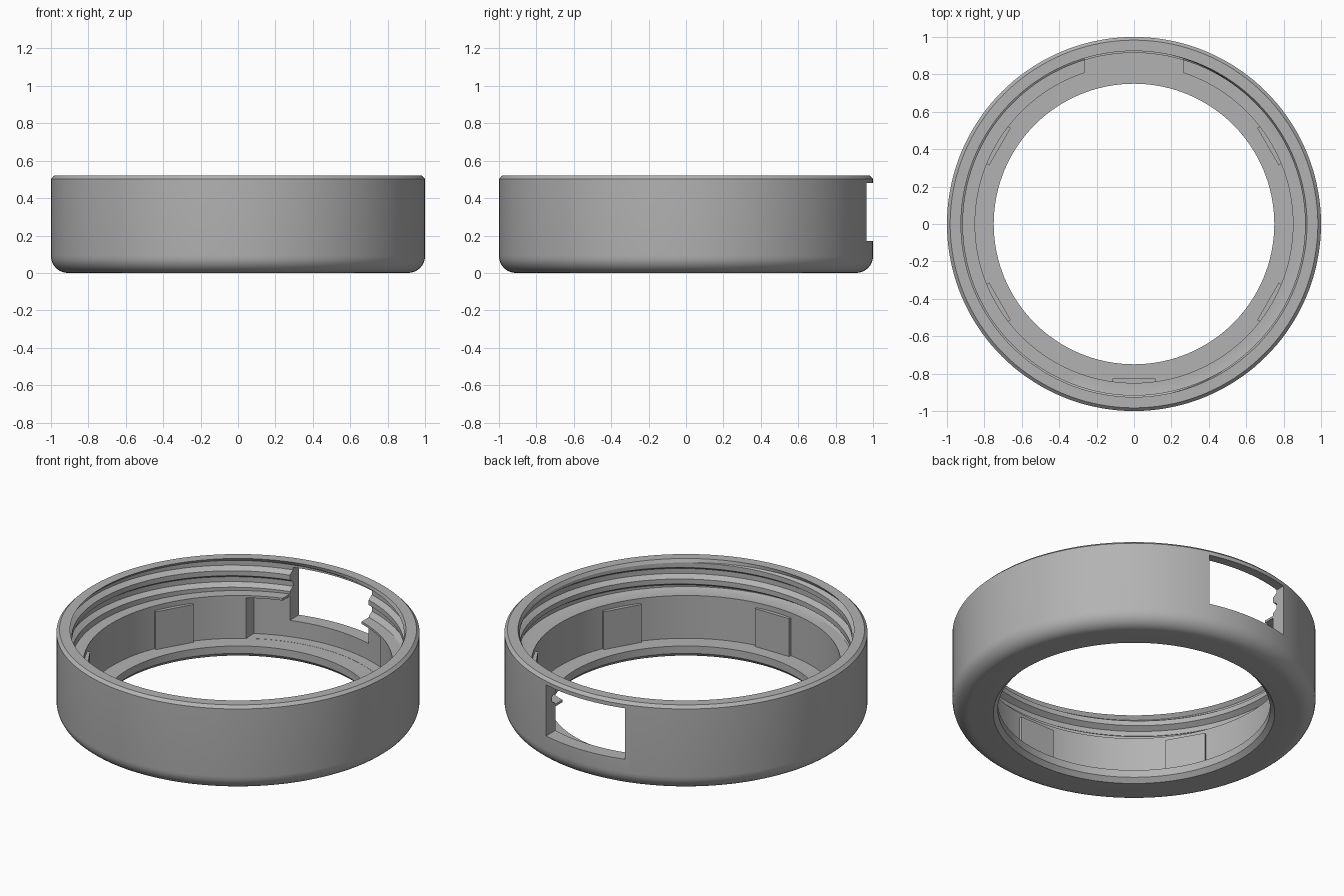
import bpy, bmesh, math
from mathutils import Matrix

if "Cube" in bpy.data.objects:
    bpy.data.objects.remove(bpy.data.objects["Cube"])

SEG = 144
FLOOR, SHELF, TOP = 0.07, 0.33, 0.52
CREST, ROOT, PITCH = 0.915, 0.945, 0.1

grey = bpy.data.materials.new("satin_grey")
grey.use_nodes = True
grey.diffuse_color = (0.45, 0.45, 0.45, 1)
grey.node_tree.nodes["Principled BSDF"].inputs["Base Color"].default_value = (0.45, 0.45, 0.45, 1)


def finish(bm, name):
    bmesh.ops.remove_doubles(bm, verts=bm.verts, dist=1e-5)
    bmesh.ops.recalc_face_normals(bm, faces=bm.faces)
    mesh = bpy.data.meshes.new(name)
    bm.to_mesh(mesh)
    bm.free()
    mesh.materials.append(grey)
    ob = bpy.data.objects.new(name, mesh)
    bpy.context.collection.objects.link(ob)
    return ob


def box(name, lo, hi):
    bm = bmesh.new()
    bmesh.ops.create_cube(bm, size=1)
    for v in bm.verts:
        v.co = [a + (b - a) * (c + 0.5) for a, b, c in zip(lo, hi, v.co)]
    return finish(bm, name)


def thread_points(turn):
    """Inner thread at this fraction of a turn: helical rows, trimmed at both ends."""
    low, high = SHELF + 0.01, TOP - 0.02
    first = 0.385 - 2 * PITCH
    steps = [0, 0.3, 0.5, 0.8]
    pts = []
    for k in range(16):
        z = first + PITCH * (k // 4 + steps[k % 4] + turn)
        z = min(max(z, low), high)
        phase = ((z - first) / PITCH - turn) % 1
        if phase > 1 - 1e-6 or phase <= 0.3:
            depth = 0
        elif phase < 0.5:
            depth = (phase - 0.3) / 0.2
        elif phase <= 0.8:
            depth = 1
        else:
            depth = (1 - phase) / 0.2
        pts.append((CREST + (ROOT - CREST) * depth, z))
    return pts


# Ring body: outer wall, rounded base, inner flange, shelf and thread
fillet = [(0.91 + 0.09 * math.sin(t), 0.09 - 0.09 * math.cos(t))
          for t in (i * math.pi / 16 for i in range(9))]
outer = [(0.75, FLOOR), (0.75, 0.025), (0.775, 0.0)] + fillet + [
    (1.0, TOP - 0.017), (0.983, TOP), (0.925, TOP)]
inner = [(CREST, SHELF), (0.85, SHELF), (0.85, FLOOR)]
bm = bmesh.new()
columns = []
for i in range(SEG + 1):
    turn = i / SEG
    a = turn * 2 * math.pi
    profile = outer + thread_points(turn)[::-1] + inner
    columns.append([bm.verts.new((r * math.cos(a), r * math.sin(a), z)) for r, z in profile])
for c, d in zip(columns, columns[1:]):
    for j in range(len(c)):
        k = (j + 1) % len(c)
        bm.faces.new((c[j], d[j], d[k], c[k]))
bmesh.ops.dissolve_degenerate(bm, dist=1e-6, edges=bm.edges)
ring = finish(bm, "ring_body")

# Pocket in the inner wall behind the window, with a curved back
half = 0.45
bm = bmesh.new()
span = math.asin(half / CREST)
outline = [(-half, 0.65), (half, 0.65)]
for i in range(33):
    t = span - 2 * span * i / 32
    outline.append((CREST * math.sin(t), CREST * math.cos(t)))
face = bm.faces.new([bm.verts.new((x, y, FLOOR + 0.001)) for x, y in outline])
up = bmesh.ops.extrude_face_region(bm, geom=[face])
bmesh.ops.translate(bm, vec=(0, 0, SHELF - 0.015 - FLOOR),
                    verts=[g for g in up["geom"] if isinstance(g, bmesh.types.BMVert)])
pocket = finish(bm, "pocket_cutter")

# Rectangular window through the back wall
window = box("window_cutter", (-0.265, 0.7, 0.17), (0.265, 1.2, 0.48))

for cutter in (pocket, window):
    mod = ring.modifiers.new(cutter.name, 'BOOLEAN')
    mod.operation = 'DIFFERENCE'
    mod.solver = 'EXACT'
    mod.object = cutter
    bpy.context.view_layer.objects.active = ring
    bpy.ops.object.modifier_apply(modifier=mod.name)
    bpy.data.objects.remove(cutter)

bpy.ops.object.select_all(action='DESELECT')
ring.select_set(True)
bpy.ops.object.shade_smooth_by_angle(angle=math.radians(25))

# Five locating pads around the inner wall
for n, angle in enumerate((-120, -60, 0, 60, 120)):
    pad = box(f"locating_pad_{n + 1}", (-0.115, -0.86, FLOOR - 0.005), (0.115, -0.827, 0.3))
    pad.data.transform(Matrix.Rotation(math.radians(angle), 4, 'Z'))
